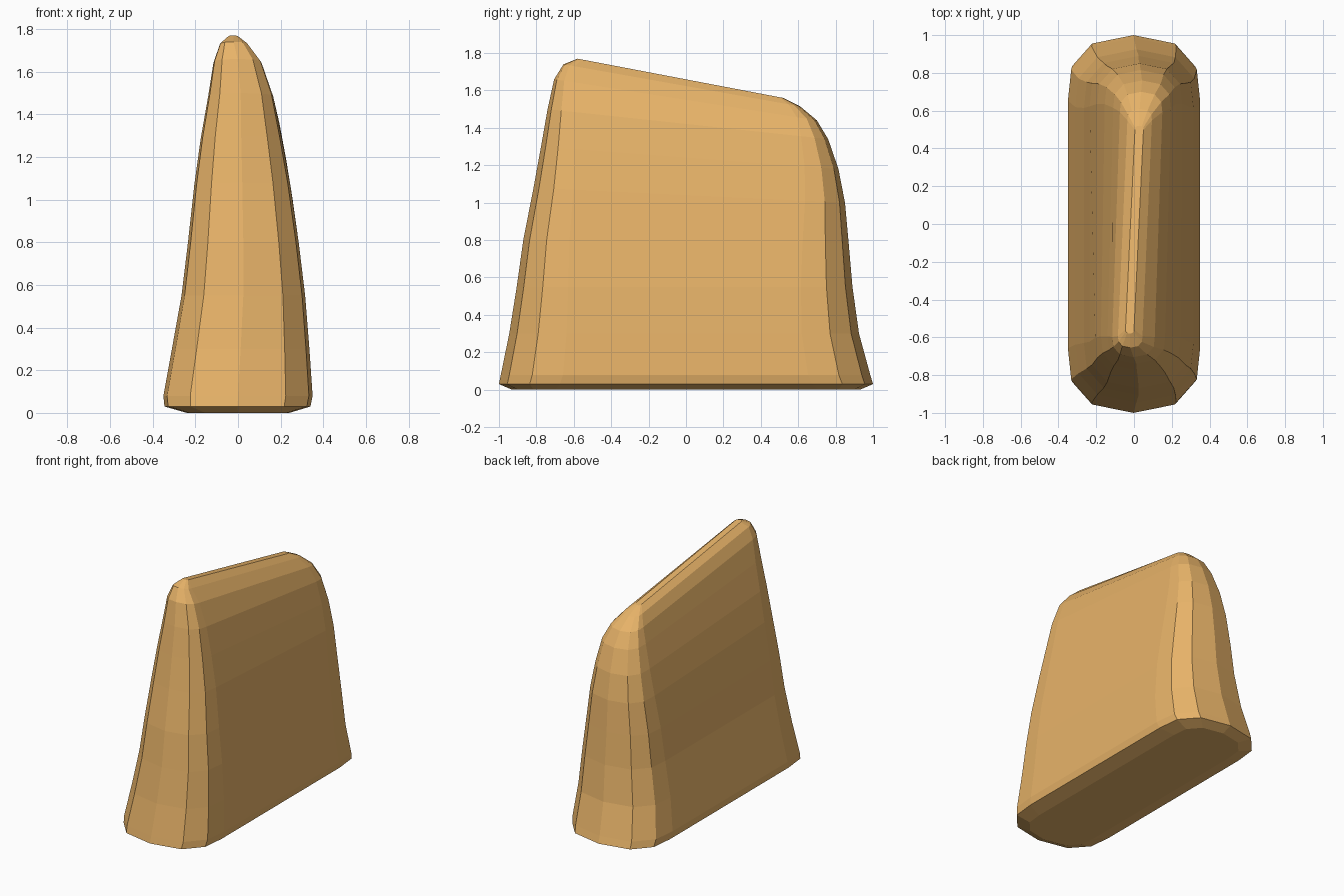
import bpy, bmesh

# Slanted rings, bottom to top:
# front z, back z, front y, back y, left x, right x, sideways shift of back end
RINGS = [
    (0.00, 0.00, -0.93, 0.93, -0.24, 0.24, 0.00),
    (0.03, 0.03, -1.00, 1.00, -0.345, 0.34, 0.00),
    (0.08, 0.08, -0.99, 0.985, -0.35, 0.35, 0.00),
    (0.30, 0.30, -0.945, 0.925, -0.31, 0.335, 0.00),
    (0.55, 0.55, -0.905, 0.89, -0.265, 0.315, 0.00),
    (0.80, 0.78, -0.87, 0.87, -0.235, 0.285, 0.00),
    (1.08, 1.00, -0.815, 0.85, -0.205, 0.245, 0.01),
    (1.30, 1.18, -0.775, 0.815, -0.175, 0.205, 0.02),
    (1.50, 1.34, -0.74, 0.76, -0.14, 0.165, 0.03),
    (1.66, 1.44, -0.705, 0.70, -0.115, 0.11, 0.04),
    (1.74, 1.515, -0.655, 0.61, -0.085, 0.045, 0.05),
    (1.77, 1.56, -0.58, 0.52, -0.045, 0.0, 0.05),
]

# Rounded end outline: sideways fraction, inset from the tip (both in half widths)
END = [(-1, 0.95), (-0.95, 0.48), (-0.64, 0.13), (0, 0),
       (0.64, 0.13), (0.95, 0.48), (1, 0.95)]


def ring_points(zf, zb, yf, yb, xl, xr, shift):
    c, h = (xl + xr) / 2, (xr - xl) / 2
    flat = [(c + u * h, yf + d * h) for u, d in END]
    flat += [(c + shift - u * h, yb - d * h) for u, d in END]
    return [(x, y, zf + (zb - zf) * (y - yf) / (yb - yf)) for x, y in flat]


# Lofted body
bm = bmesh.new()
loops = [[bm.verts.new(p) for p in ring_points(*r)] for r in RINGS]
n = len(loops[0])
for low, high in zip(loops, loops[1:]):
    for i in range(n):
        j = (i + 1) % n
        bm.faces.new((low[i], low[j], high[j], high[i]))
bm.faces.new(loops[0][::-1])
bm.faces.new(loops[-1])
bmesh.ops.recalc_face_normals(bm, faces=bm.faces)

mesh = bpy.data.meshes.new("tapered_block")
bm.to_mesh(mesh)
bm.free()
block = bpy.data.objects.new("tapered_block", mesh)
bpy.context.collection.objects.link(block)

# Tan colour
mat = bpy.data.materials.new("tan")
mat.diffuse_color = (0.80, 0.45, 0.14, 1)
mesh.materials.append(mat)
